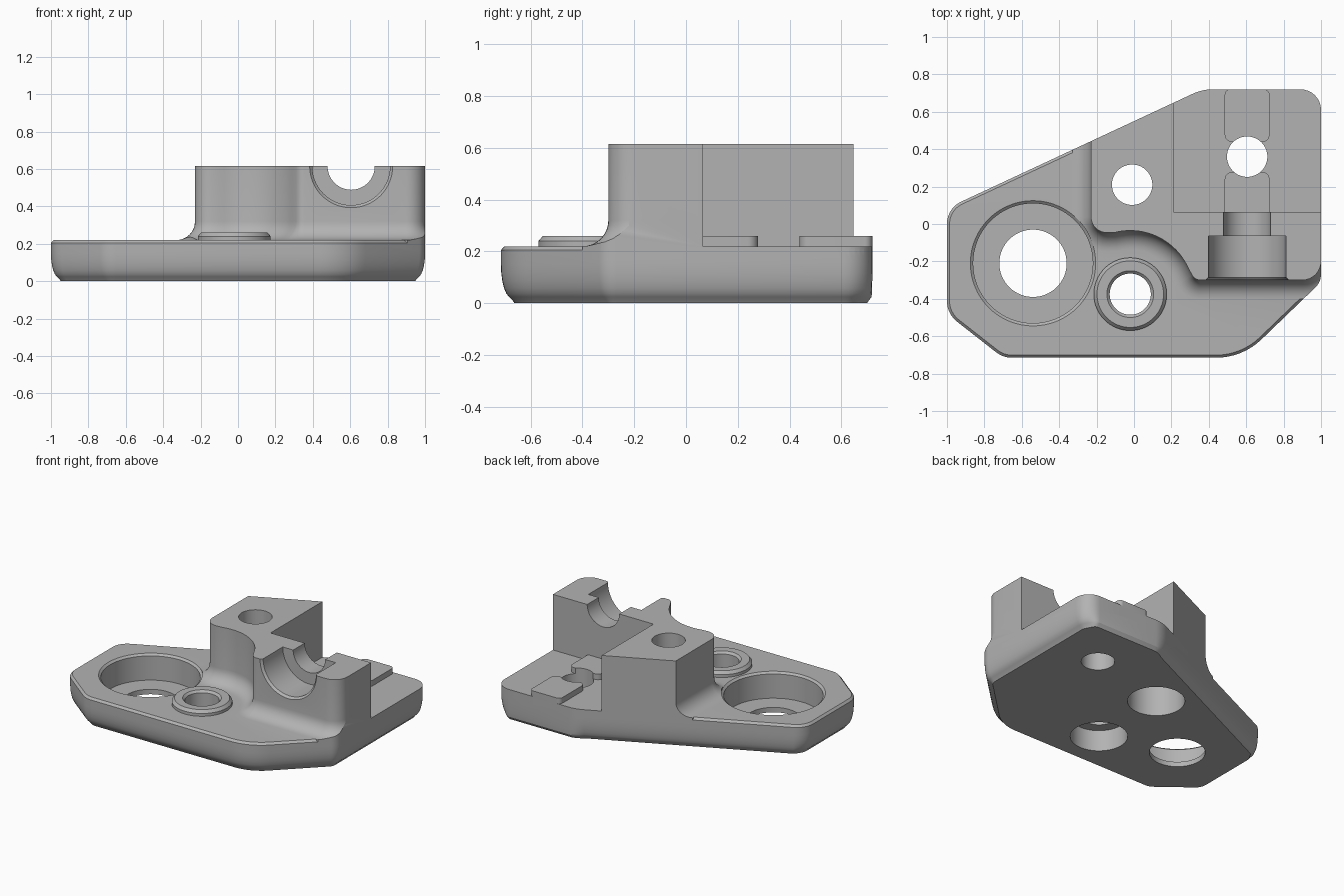
import bpy, bmesh
from math import sin, cos, pi, radians
from mathutils import Vector, Matrix

cube = bpy.data.objects.get("Cube")
if cube:
    bpy.data.objects.remove(cube, do_unlink=True)

grey = bpy.data.materials.new("matte_grey")
grey.use_nodes = True
tone = (0.45, 0.45, 0.45, 1)
grey.diffuse_color = tone
grey.node_tree.nodes["Principled BSDF"].inputs["Base Color"].default_value = tone


def rounded(corners, steps=8):
    """Polygon from (x, y, radius) corners."""
    pts = []
    for i, (x, y, r) in enumerate(corners):
        p = Vector((x, y))
        if r == 0:
            pts.append(p)
            continue
        a = (Vector(corners[i - 1][:2]) - p).normalized()
        b = (Vector(corners[(i + 1) % len(corners)][:2]) - p).normalized()
        half = a.angle(b) / 2
        centre = p + (a + b).normalized() * (r / sin(half))
        start = p + a * (r * cos(half) / sin(half)) - centre
        sweep = start.angle_signed(p + b * (r * cos(half) / sin(half)) - centre)
        for k in range(steps + 1):
            pts.append(centre + Matrix.Rotation(-sweep * k / steps, 2) @ start)
    return pts


def offset(pts, d, back=1.0):
    """Move a counter-clockwise outline outwards, by a share of d at the back."""
    out = []
    for i, p in enumerate(pts):
        e1 = (p - pts[i - 1]).normalized()
        e2 = (pts[(i + 1) % len(pts)] - p).normalized()
        n1, n2 = Vector((e1.y, -e1.x)), Vector((e2.y, -e2.x))
        n = (n1 + n2) / (1 + n1.dot(n2))
        share = 1 - (1 - back) * max(0, min(1, n.y)) ** 8
        out.append(p + n * d * share)
    return out


def loft(name, layers):
    """Closed solid through (outline, z) layers."""
    bm = bmesh.new()
    rings = [[bm.verts.new((p[0], p[1], z)) for p in pts] for pts, z in layers]
    n = len(rings[0])
    for lo, hi in zip(rings, rings[1:]):
        for i in range(n):
            j = (i + 1) % n
            bm.faces.new((lo[i], lo[j], hi[j], hi[i]))
    bm.faces.new(rings[0][::-1])
    bm.faces.new(rings[-1])
    bmesh.ops.recalc_face_normals(bm, faces=bm.faces)
    mesh = bpy.data.meshes.new(name)
    bm.to_mesh(mesh)
    bm.free()
    obj = bpy.data.objects.new(name, mesh)
    bpy.context.collection.objects.link(obj)
    mesh.materials.append(grey)
    return obj


def lathe(name, x, y, profile, sides=64):
    """Round solid from (radius, z) pairs."""
    turn = [2 * pi * k / sides for k in range(sides)]
    return loft(name, [([(x + r * cos(a), y + r * sin(a)) for a in turn], z)
                       for r, z in profile])


def prism(name, corners, z0, z1):
    pts = rounded(corners)
    return loft(name, [(pts, z0), (pts, z1)])


def combine(target, tool, operation):
    mod = target.modifiers.new(operation, 'BOOLEAN')
    mod.operation, mod.solver, mod.object = operation, 'EXACT', tool
    bpy.context.view_layer.objects.active = target
    bpy.ops.object.modifier_apply(modifier=mod.name)
    bpy.data.objects.remove(tool, do_unlink=True)


FLOOR, TOP = 0.22, 0.615
BOSS = (-0.02, -0.375)

# Base plate with rounded underside and thin top chamfer
outline = rounded([(-1, 0.084, 0.13), (-1, -0.48, 0.14), (-0.7, -0.715, 0.14),
                   (0.58, -0.715, 0.35), (1, -0.31, 0.1), (1, 0.72, 0.11),
                   (0.365, 0.72, 0.25)])
layers = [(offset(outline, -0.052, 0.4), 0), (offset(outline, -0.046, 0.3), 0.01)]
layers += [(offset(outline, -0.042 * (1 - sin(t * pi / 12)), 0.1),
            0.02 + 0.13 * (1 - cos(t * pi / 12))) for t in range(1, 7)]
layers += [(outline, 0.205), (offset(outline, -0.014), FLOOR)]
plate = loft("mounting_bracket", layers)

# Raised block, scooped around the boss and flared into the plate
scoop = [(BOSS[0] + 0.34 * cos(radians(a)), BOSS[1] + 0.34 * sin(radians(a)), 0)
         for a in range(104, 23, -5)]
wall = rounded([(-0.23, 0.9, 0), (-0.23, -0.05, 0.085)] + scoop
               + [(0.325, -0.3, 0.05), (1.0, -0.3, 0.1), (1.0, 0.9, 0)])
flare = [(offset(wall, 0.1), 0.17)]
flare += [(offset(wall, 0.1 * (1 - sin(t * pi / 16))),
           FLOOR + 0.1 * (1 - cos(t * pi / 16))) for t in range(0, 9)]
block = loft("raised_block", flare + [(wall, TOP)])
combine(block, loft("clip", [(outline, 0.16), (outline, 1)]), 'INTERSECT')
combine(plate, block, 'UNION')

# Rear pocket with two low locating tabs
combine(plate, prism("pocket", [(0.21, 0.065, 0), (1.2, 0.065, 0),
                                (1.2, 0.9, 0), (0.21, 0.9, 0)], FLOOR, 1), 'DIFFERENCE')
for y0, y1, r0, r1 in ((0.03, 0.278, 0, 0.04), (0.438, 0.72, 0.04, 0.03)):
    combine(plate, prism("tab", [(0.485, y0, r0), (0.725, y0, r0),
                                 (0.725, y1, r1), (0.485, y1, r1)], 0.15, 0.26), 'UNION')

# Boss ring on the plate
combine(plate, lathe("boss", *BOSS, [(0.195, 0.15), (0.195, 0.24), (0.178, 0.26)]), 'UNION')

# Vertical holes with their counterbores
holes = [
    (-0.54, -0.21, [(0.18, -0.1), (0.18, 0.035), (0.32, 0.035), (0.32, 0.207),
                    (0.335, FLOOR), (0.335, 0.5)]),
    (*BOSS, [(0.185, -0.1), (0.185, 0.15), (0.11, 0.15), (0.11, 0.245),
             (0.125, 0.26), (0.125, 0.4)]),
    (-0.01, 0.21, [(0.185, -0.1), (0.185, 0.35), (0.108, 0.35), (0.108, 0.8)]),
    (0.605, 0.36, [(0.108, -0.1), (0.108, 0.8)]),
]
for x, y, profile in holes:
    combine(plate, lathe("hole", x, y, profile), 'DIFFERENCE')

# Stepped half-round channel through the front of the block
channel = lathe("channel", 0, 0, [(0.222, -0.5), (0.222, -0.3), (0.208, -0.285),
                                  (0.208, -0.065), (0.126, -0.065), (0.126, 0.2)])
channel.data.transform(Matrix.Translation((0.605, 0, TOP)) @ Matrix.Rotation(-pi / 2, 4, 'X'))
combine(plate, channel, 'DIFFERENCE')

# Smooth curved faces, keep machined edges crisp
bpy.ops.object.select_all(action='DESELECT')
plate.select_set(True)
bpy.context.view_layer.objects.active = plate
bpy.ops.object.shade_smooth_by_angle(angle=radians(30))
